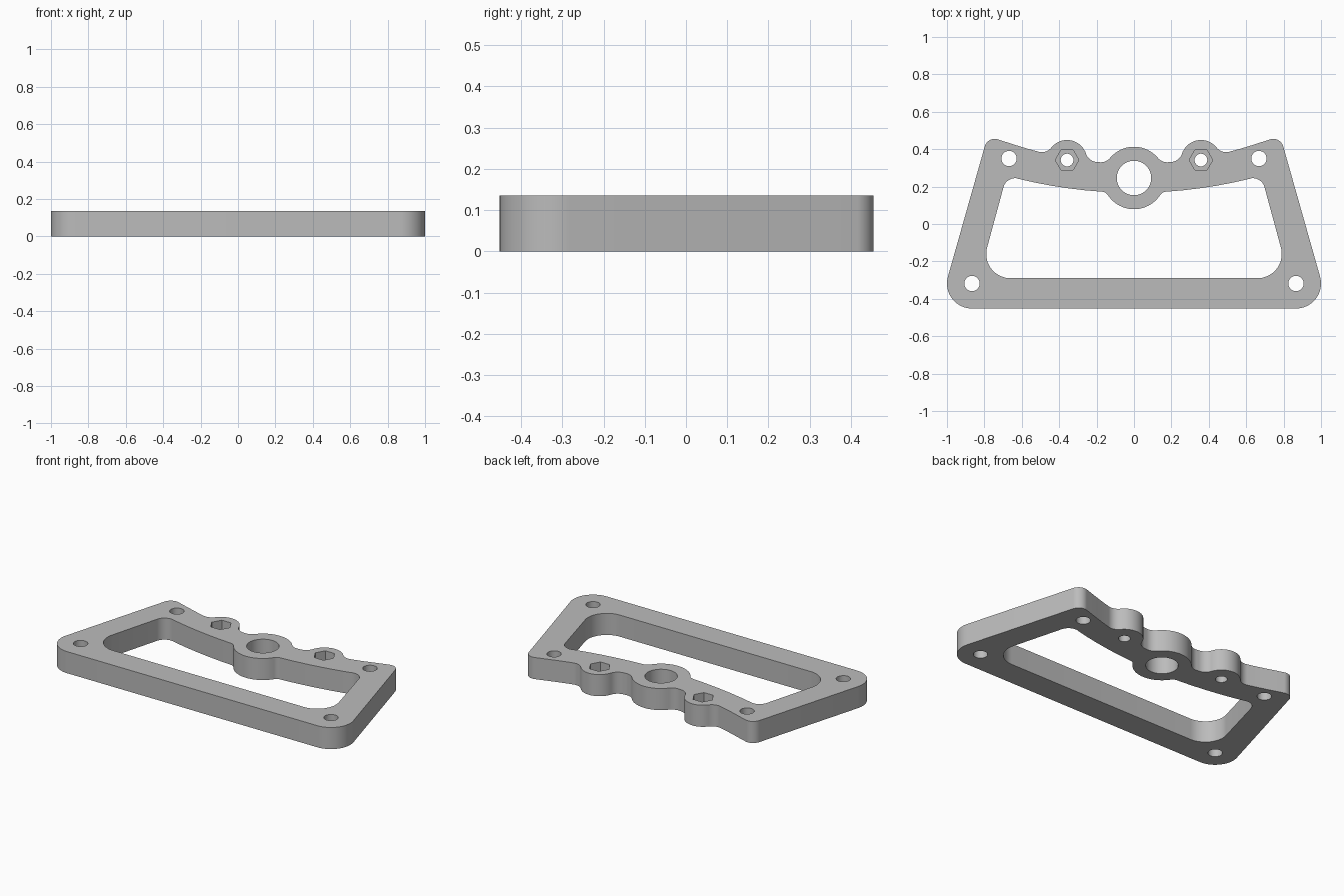
import bpy, bmesh, math
from mathutils import Vector

THICK = 0.135
POCKET = 0.065

if "Cube" in bpy.data.objects:
    bpy.data.objects.remove(bpy.data.objects["Cube"])

grey = bpy.data.materials.new("plain grey")
grey.use_nodes = True
grey.diffuse_color = (0.5, 0.5, 0.5, 1)
grey.node_tree.nodes["Principled BSDF"].inputs["Base Color"].default_value = (0.5, 0.5, 0.5, 1)


def fillet_centre(a, da, b, db, pick):
    """Point at distance da from a and db from b, picked by its x."""
    a, b = Vector(a), Vector(b)
    gap = b - a
    along = (da * da - db * db + gap.length_squared) / (2 * gap.length)
    off = math.sqrt(da * da - along * along)
    u = gap.normalized()
    side = Vector((-u.y, u.x)) * off
    return pick((a + u * along + side, a + u * along - side), key=lambda p: p.x)


def belt(circles):
    """Counter-clockwise tangent outline around circles; a negative radius curves inward."""
    count = len(circles)
    normals = []
    for i in range(count):
        (ca, ra), (cb, rb) = circles[i], circles[(i + 1) % count]
        d = Vector(cb) - Vector(ca)
        cosine = max(-1, min(1, (ra - rb) / d.length))
        normals.append(math.atan2(d.y, d.x) - math.acos(cosine))
    points = []
    for i, (c, r) in enumerate(circles):
        start = normals[i - 1]
        sweep = (normals[i] - start + math.pi) % math.tau - math.pi
        steps = 4 + int(abs(sweep) * 8)
        for k in range(steps + 1):
            t = start + sweep * k / steps
            p = Vector((c[0] + r * math.cos(t), c[1] + r * math.sin(t)))
            if not points or (p - points[-1]).length > 1e-4:
                points.append(p)
    if (points[0] - points[-1]).length < 1e-4:
        points.pop()
    return points


def mirrored(half, middle):
    """Right half, circle on the centre line, then the left half in reverse."""
    return half + [middle] + [((-c[0], c[1]), r) for c, r in reversed(half)]


def disc(centre, radius, sides):
    return [Vector((centre[0] + radius * math.cos(math.tau * k / sides),
                    centre[1] + radius * math.sin(math.tau * k / sides))) for k in range(sides)]


def prism(name, points, z0, z1):
    bm = bmesh.new()
    face = bm.faces.new([bm.verts.new((p.x, p.y, z0)) for p in points])
    side = bmesh.ops.extrude_face_region(bm, geom=[face])
    verts = [g for g in side["geom"] if isinstance(g, bmesh.types.BMVert)]
    bmesh.ops.translate(bm, verts=verts, vec=(0, 0, z1 - z0))
    bmesh.ops.recalc_face_normals(bm, faces=bm.faces)
    mesh = bpy.data.meshes.new(name)
    bm.to_mesh(mesh)
    bm.free()
    mesh.materials.append(grey)
    obj = bpy.data.objects.new(name, mesh)
    bpy.context.collection.objects.link(obj)
    return obj


# Shared features of the plate
ring, ring_r = (0, 0.246), 0.167
boss, boss_r = (0.358, 0.342), 0.107
foot, foot_r = (0.866, -0.318), 0.134
upper, upper_r = (0, 2.372), 2.05
lower, lower_r = (0, 2.767), 2.6
f, g = 0.065, 0.04

# Outer outline: feet, horns, curved top bar, bosses and centre ring
boss_out = fillet_centre(boss, boss_r + f, upper, upper_r - f, max)
boss_in = fillet_centre(boss, boss_r + f, upper, upper_r - f, min)
ring_out = fillet_centre(ring, ring_r + f, upper, upper_r - f, max)
outline = mirrored([(foot, foot_r), ((0.745, 0.40), 0.055), (upper, -upper_r), (boss_out, -f),
                    (boss, boss_r), (boss_in, -f), (ring_out, -f)], (ring, ring_r))
plate = prism("frame_plate", belt(outline), 0, THICK)

# Large window, with the ring bulging into its top edge
ring_low = fillet_centre(ring, ring_r + g, lower, lower_r + g, max)
window = mirrored([((0.66, -0.16), 0.13), ((0.635, 0.18), 0.065), (lower, -lower_r),
                   (ring_low, g)], (ring, -ring_r))

# Cutters: window, bearing hole, screw holes and hexagonal nut pockets
low, high = -0.1, THICK + 0.1
cutters = [prism("window_cutter", belt(window), low, high),
           prism("bearing_cutter", disc(ring, 0.092, 64), low, high)]
for s in (-1, 1):
    for (x, y), r in ((foot, 0.041), ((0.668, 0.35), 0.041), (boss, 0.034)):
        cutters.append(prism("hole_cutter", disc((s * x, y), r, 32), low, high))
    cutters.append(prism("nut_cutter", disc((s * boss[0], boss[1]), 0.063, 6), THICK - POCKET, high))

bpy.ops.object.select_all(action="DESELECT")
plate.select_set(True)
bpy.context.view_layer.objects.active = plate
for cutter in cutters:
    cutter.hide_render = True
    mod = plate.modifiers.new("cut", "BOOLEAN")
    mod.operation = "DIFFERENCE"
    mod.solver = "EXACT"
    mod.object = cutter
    bpy.ops.object.modifier_apply(modifier=mod.name)
    bpy.data.objects.remove(cutter)

bpy.ops.object.shade_smooth_by_angle(angle=math.radians(30))
